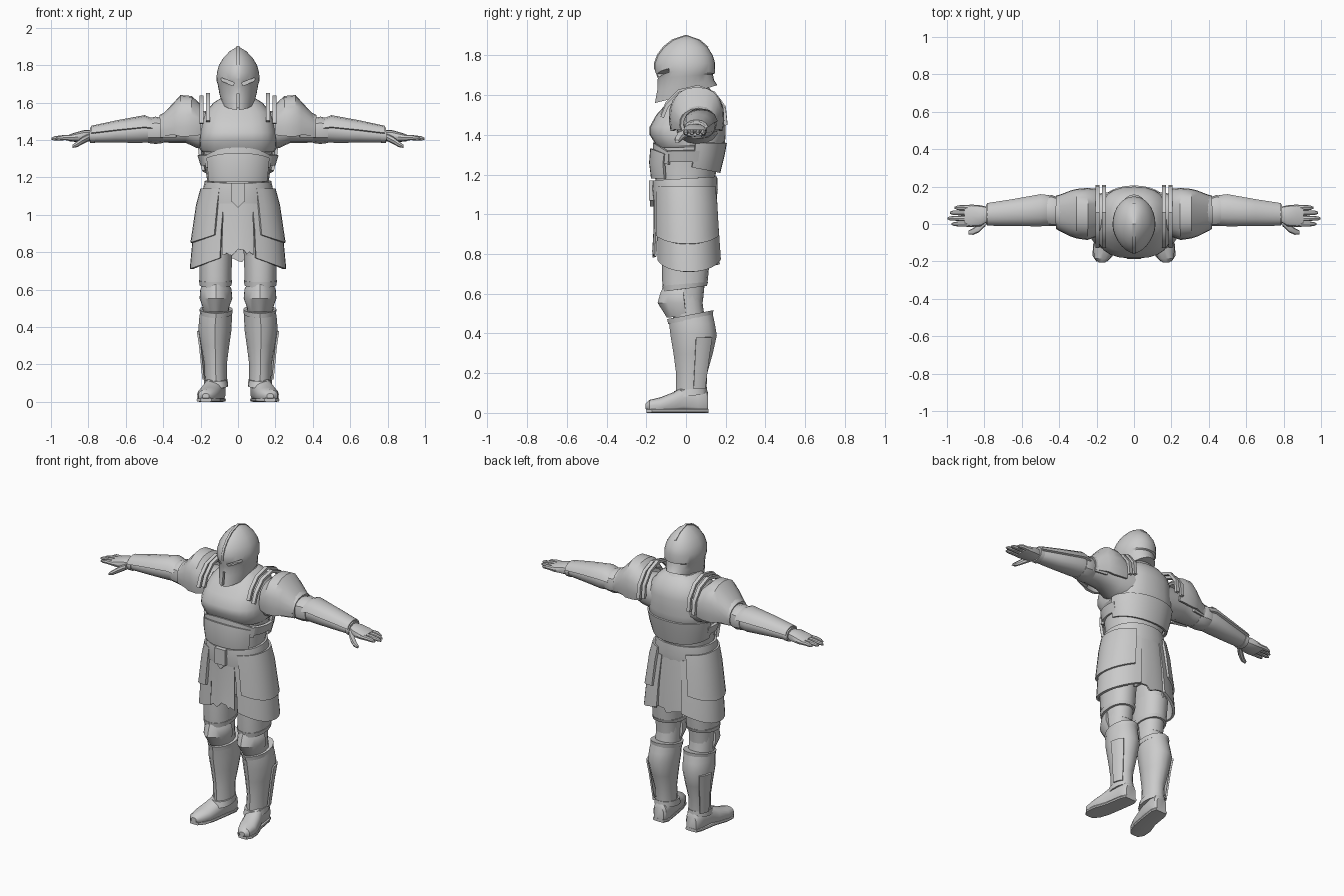
import bpy, bmesh, math, random
from mathutils import Matrix

random.seed(4)
steel = bpy.data.materials.new("grey_steel")
steel.diffuse_color = (0.6, 0.6, 0.6, 1)


def finish(name, bm, thick=0, mirror=False, cutter=None, angle=32):
    bmesh.ops.recalc_face_normals(bm, faces=bm.faces)
    me = bpy.data.meshes.new(name)
    bm.to_mesh(me)
    bm.free()
    me.materials.append(steel)
    ob = bpy.data.objects.new(name, me)
    bpy.context.collection.objects.link(ob)
    bpy.ops.object.select_all(action='DESELECT')
    ob.select_set(True)
    bpy.context.view_layer.objects.active = ob
    if thick:
        m = ob.modifiers.new("thickness", 'SOLIDIFY')
        m.thickness, m.offset = thick, 0
    if cutter:
        m = ob.modifiers.new("cut", 'BOOLEAN')
        m.object, m.solver = cutter, 'EXACT'
    if mirror:
        m = ob.modifiers.new("mirror", 'MIRROR')
        m.use_clip = False
        m.use_mirror_merge = False
    for m in list(ob.modifiers):
        bpy.ops.object.modifier_apply(modifier=m.name)
    bpy.ops.object.shade_smooth_by_angle(angle=math.radians(angle))
    return ob


def loft(name, rings, n=20, axis='z', arc=None, p=(2.2, 2.2), thick=0.016,
         mirror=False, ragged=0, cutter=None):
    """Rings are (t, centre, radius, front, back, tilt, drop); an arc in degrees makes an open plate."""
    bm = bmesh.new()
    loops = []
    for k, ring in enumerate(rings):
        t, c, r, f, b, tilt, drop = (tuple(ring) + (0, 0))[:7]
        row = []
        for i in range(n + 1 if arc else n):
            if arc:
                a = math.radians(arc[0] + (arc[1] - arc[0]) * i / n)
            else:
                a = -math.pi / 2 + 2 * math.pi * i / n
            ca, sa = math.cos(a), math.sin(a)
            e = 2 / (p[0] if sa < 0 else p[1])
            u = c + r * math.copysign(abs(ca) ** e, ca)
            v = (f + b) / 2 + (b - f) / 2 * math.copysign(abs(sa) ** e, sa)
            w = t - tilt * sa - drop * abs(ca)
            if k == 0 and ragged:
                w += random.uniform(-ragged, ragged)
            row.append(bm.verts.new({'z': (u, v, w), 'x': (w, v, u), 'y': (u, w, v)}[axis]))
        loops.append(row)
    for lo, hi in zip(loops, loops[1:]):
        for i in range(n):
            j = (i + 1) % len(lo)
            bm.faces.new((lo[i], lo[j], hi[j], hi[i]))
    if not arc:
        bm.faces.new(loops[0])
        bm.faces.new(loops[-1])
    return finish(name, bm, thick if arc else 0, mirror, cutter)


def band(name, path, x0, x1, thick, mirror=False):
    """Strip following a (y, z) path."""
    bm = bmesh.new()
    rows = [[bm.verts.new((x, y, z)) for x in (x0, x1)] for y, z in path]
    for a, b in zip(rows, rows[1:]):
        bm.faces.new((a[0], a[1], b[1], b[0]))
    return finish(name, bm, thick, mirror)


def boxes(name, specs):
    """Boxes given as (centre, size, turn about y)."""
    bm = bmesh.new()
    for loc, size, turn in specs:
        mat = (Matrix.Translation(loc) @ Matrix.Rotation(math.radians(turn), 4, 'Y')
               @ Matrix.Diagonal((*size, 1)))
        bmesh.ops.create_cube(bm, size=1, matrix=mat)
    return finish(name, bm)


# Helmet with eye slits, mouth slit and crest
slits = boxes("helmet_cutter", [
    ((0.058, -0.14, 1.712), (0.075, 0.11, 0.017), -22),
    ((-0.058, -0.14, 1.712), (0.075, 0.11, 0.017), 22),
    ((0, -0.16, 1.59), (0.012, 0.08, 0.12), 0)])
loft("helmet", [
    (1.605, 0, .088, -.158, .158, -.045), (1.65, 0, .1, -.146, .142, -.025),
    (1.695, 0, .108, -.142, .135, -.01), (1.717, 0, .115, -.157, .145, .008),
    (1.76, 0, .113, -.157, .147), (1.80, 0, .102, -.142, .135),
    (1.84, 0, .078, -.112, .11), (1.875, 0, .044, -.068, .07),
    (1.898, 0, .006, -.01, .012)], n=28, p=(1.7, 2.1), cutter=slits)
bpy.data.objects.remove(slits)
band("helmet_crest", [(-.157, 1.73), (-.157, 1.762), (-.142, 1.802), (-.112, 1.842),
                      (-.068, 1.877), (0, 1.9), (.07, 1.875), (.11, 1.84)], -.007, .007, .008)
loft("neck", [(1.5, 0, .08, -.05, .1), (1.68, 0, .07, -.06, .08)], n=16)
loft("gorget", [(1.555, 0, .13, -.095, .165, -.02), (1.61, 0, .1, -.07, .13, -.01),
                (1.635, 0, .085, -.06, .11, -.01)], n=20)

# Torso
loft("waist", [(1.04, 0, .17, -.14, .135), (1.18, 0, .165, -.155, .145),
               (1.28, 0, .178, -.16, .165), (1.38, 0, .19, -.14, .185)], n=24)
loft("breastplate", [
    (1.335, 0, .19, -.145, .188), (1.35, 0, .203, -.152, .195), (1.4, 0, .207, -.183, .2),
    (1.44, 0, .203, -.183, .2), (1.5, 0, .192, -.15, .2), (1.55, 0, .175, -.105, .188),
    (1.6, 0, .13, -.065, .155), (1.625, 0, .09, -.045, .12)], n=24, p=(2.8, 2.4))
loft("belly_plate", [(1.18, 0, .18, -.168, .15), (1.25, 0, .19, -.178, .16, .01),
                     (1.27, 0, .195, -.172, .165, .06)], arc=(-145, -35), n=12, p=(2.2, 2))
loft("belly_lame", [(1.22, 0, .19, -.162, .165, .06), (1.26, 0, .2, -.158, .17, .1)],
     arc=(-150, -30), n=14)
loft("back_plate", [(1.24, 0, .185, -.14, .165, .03), (1.3, 0, .2, -.14, .187),
                    (1.36, 0, .207, -.14, .198)], arc=(5, 175), n=16)
loft("flank_lame", [(1.265, 0, .192, -.15, .175), (1.32, 0, .21, -.15, .185)],
     arc=(-40, 15), n=6, mirror=True)
for nm, x0, x1, up in (("inner_shoulder_strap", .15, .172, 0), ("outer_shoulder_strap", .185, .207, -.012)):
    band(nm, [(-.12, 1.5 + up), (-.095, 1.56 + up), (-.035, 1.62 + up), (.06, 1.642 + up),
              (.14, 1.61 + up), (.192, 1.54 + up), (.2, 1.46 + up)], x0, x1, .018, True)

# Belt and buckle
loft("belt", [(1.07, 0, .19, -.165, .155, -.01), (1.125, 0, .19, -.172, .16),
              (1.18, 0, .178, -.17, .157, -.01)], n=24)
boxes("buckle", [((0, -.175, 1.12), (.075, .024, .1), 0), ((0, -.17, 1.07), (.045, .02, .045), 45)])

# Skirt: side plates in two tiers, cloth in the middle
loft("pelvis", [(.86, 0, .16, -.11, .125), (.98, 0, .185, -.13, .145), (1.09, 0, .178, -.14, .145)], n=20)
loft("lower_skirt_plate", [(.8, 0, .25, -.145, .175, 0, .09), (.93, 0, .233, -.145, .165, 0, .04),
                           (1.1, 0, .19, -.15, .15)], arc=(-70, 72), n=14, mirror=True)
loft("upper_skirt_plate", [(.93, 0, .247, -.162, .178, 0, .08), (.95, 0, .242, -.162, .176, 0, .07),
                           (1.05, 0, .217, -.162, .168), (1.14, 0, .193, -.162, .158)],
     arc=(-62, 62), n=12, mirror=True)
loft("front_cloth", [(.8, 0, .2, -.165, .16), (.93, 0, .19, -.158, .16), (1.1, 0, .18, -.158, .15)],
     arc=(-113, -67), n=12, thick=.01, ragged=.02)
loft("back_cloth", [(.76, 0, .23, -.15, .165), (.92, 0, .21, -.15, .16), (1.1, 0, .185, -.15, .15)],
     arc=(60, 120), n=14, thick=.01, ragged=.02)

# Legs
loft("thigh", [(.56, .118, .07, -.085, .085), (.66, .118, .076, -.1, .095), (.8, .115, .086, -.115, .12),
               (.95, .1, .09, -.11, .12)], n=18, mirror=True)
loft("thigh_plate", [(.645, .12, .086, -.118, .108, -.01), (.67, .12, .086, -.12, .11),
                     (.78, .12, .09, -.12, .12)], n=18, mirror=True)
loft("thigh_trim", [(.625, .12, .086, -.115, .105, -.015), (.65, .12, .09, -.12, .112, -.01)],
     n=18, mirror=True)
loft("knee_joint", [(.45, .118, .07, -.06, .1), (.54, .118, .072, -.075, .085),
                    (.6, .118, .072, -.085, .08)], n=16, mirror=True)
loft("knee_cap", [(.485, .118, .055, -.09, .08), (.555, .118, .08, -.135, .1), (.6, .118, .076, -.122, .08),
                  (.65, .118, .05, -.1, .06)], n=12, p=(1.6, 2), arc=(-185, 5), mirror=True)
loft("greave", [(.09, .118, .058, -.052, .102), (.2, .12, .06, -.05, .107), (.3, .122, .075, -.063, .135),
                (.39, .123, .089, -.078, .155), (.45, .12, .087, -.085, .145),
                (.49, .117, .084, -.088, .132, -.02)], n=16, p=(1.75, 2.1), mirror=True)
loft("greave_rim", [(.47, .117, .086, -.09, .135, -.022), (.495, .117, .089, -.095, .138, -.022)],
     n=16, p=(1.75, 2.1), mirror=True)
loft("greave_side_plate", [(.12, .12, .066, -.055, .112), (.3, .123, .081, -.07, .14),
                           (.38, .124, .092, -.08, .155)], arc=(5, 50), n=4, thick=.01, mirror=True)
loft("ankle_cuff", [(.085, .118, .066, -.07, .108, -.012), (.12, .118, .062, -.06, .106, -.01)],
     n=16, mirror=True)

# Boots
loft("boot", [(-.205, .172, .018, .02, .045), (-.185, .17, .042, .008, .065), (-.13, .16, .058, 0, .078),
              (-.06, .143, .057, .003, .105), (-.01, .128, .053, .008, .135), (.06, .118, .052, 0, .135),
              (.1, .116, .045, 0, .12), (.112, .116, .035, .005, .1)],
     n=16, axis='y', p=(3.5, 2.2), mirror=True)
loft("boot_sole", [(-.2, .172, .03, 0, .02), (-.17, .168, .054, 0, .02), (-.11, .156, .063, 0, .02),
                   (-.03, .135, .055, 0, .02), (.08, .118, .054, 0, .02), (.113, .116, .04, 0, .02)],
     n=12, axis='y', p=(5, 5), mirror=True)

# Arms
loft("upper_arm", [(.12, 1.45, .11, -.06, .17), (.22, 1.455, .098, -.05, .16), (.28, 1.46, .075, -.03, .15),
                   (.36, 1.453, .068, -.015, .14), (.45, 1.45, .062, 0, .135)], n=16, axis='x', mirror=True)
loft("shoulder_plate", [(.2, 1.475, .105, -.06, .18), (.25, 1.485, .143, -.078, .185),
                        (.305, 1.485, .148, -.07, .18), (.335, 1.48, .118, -.06, .172),
                        (.405, 1.455, .068, -.025, .145)],
     n=12, axis='x', arc=(-112, 112), p=(2.4, 2.4), mirror=True)
loft("shoulder_lame", [(.33, 1.47, .1, -.045, .16), (.415, 1.455, .072, -.02, .145)],
     n=10, axis='x', arc=(-120, 120), mirror=True)
loft("elbow_plate", [(.4, 1.45, .066, -.012, .14), (.44, 1.452, .073, -.012, .155),
                     (.48, 1.45, .066, -.005, .148)], n=12, axis='x', mirror=True)
loft("forearm", [(.44, 1.452, .062, 0, .14), (.52, 1.448, .065, 0, .148), (.65, 1.437, .052, 0, .122),
                 (.77, 1.425, .038, .004, .1), (.8, 1.423, .03, .01, .09)], n=14, axis='x', mirror=True)
loft("forearm_guard", [(.455, 1.45, .058, -.005, .15), (.5, 1.452, .075, -.008, .155),
                       (.65, 1.44, .059, -.007, .128), (.785, 1.427, .043, -.004, .107)],
     n=6, axis='x', arc=(-80, 80), thick=.012, mirror=True)
loft("wrist_cuff", [(.765, 1.426, .043, -.003, .106), (.792, 1.425, .042, -.002, .104)],
     n=14, axis='x', mirror=True)

# Hands
loft("palm", [(.78, 1.424, .03, .012, .09), (.82, 1.422, .032, -.012, .1), (.87, 1.415, .025, -.016, .104),
              (.905, 1.411, .017, -.014, .1)], n=12, axis='x', p=(2.6, 2.6), mirror=True)
for nm, y, tip in (("index_finger", .0, .975), ("middle_finger", .03, .998),
                   ("ring_finger", .06, .985), ("little_finger", .087, .96)):
    loft(nm, [(.88, 1.413, .015, y - .015, y + .015), (.93, 1.413, .014, y - .014, y + .014),
              (tip - .015, 1.409, .011, y - .011, y + .011), (tip, 1.406, .005, y - .005, y + .005)],
         n=8, axis='x', mirror=True)
loft("thumb", [(.795, 1.415, .02, -.012, .03), (.83, 1.398, .02, -.045, .0), (.86, 1.378, .016, -.058, -.022),
               (.885, 1.366, .008, -.055, -.035)], n=8, axis='x', mirror=True)
